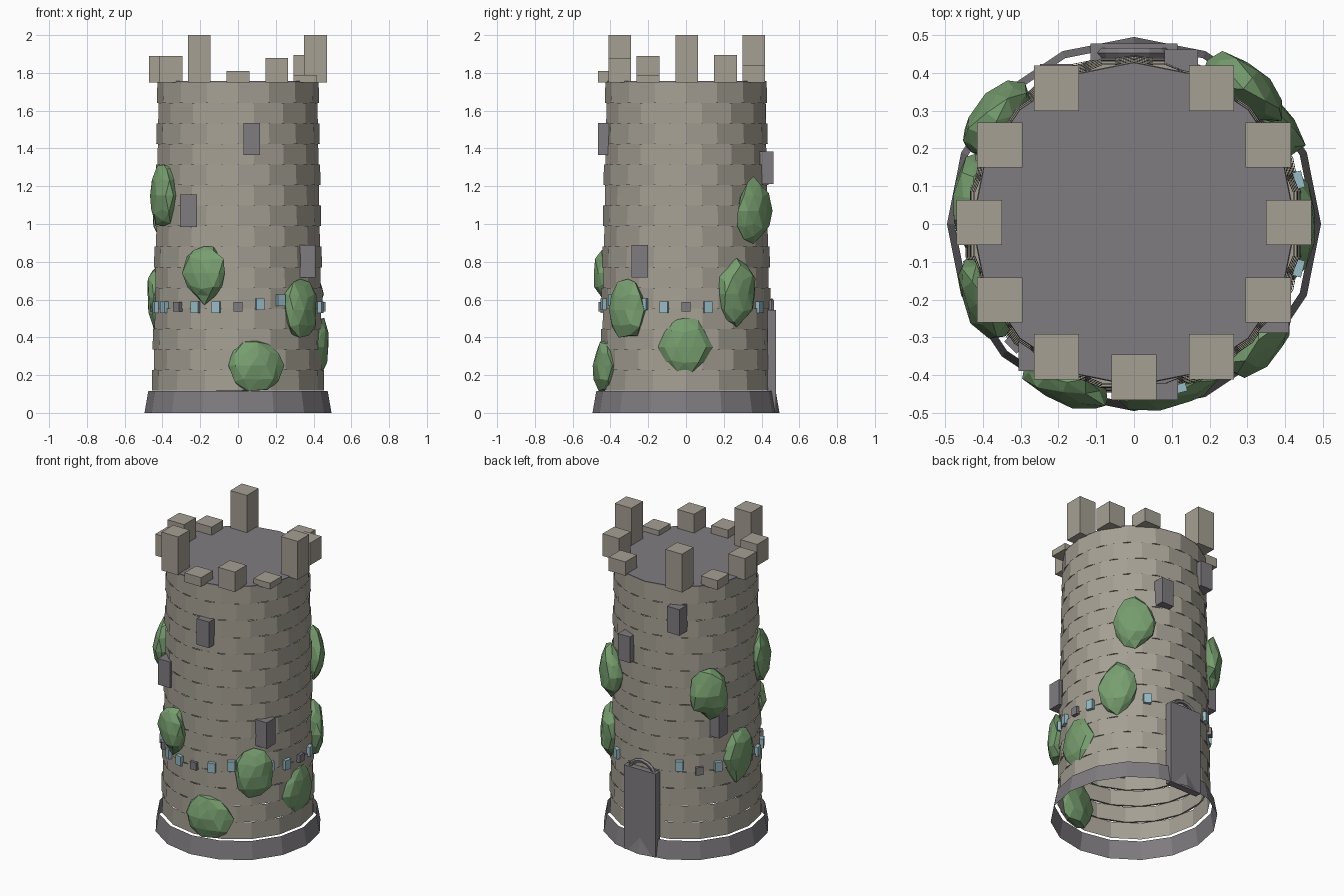
import bpy, bmesh, math, random
from mathutils import Matrix, Vector

if "Cube" in bpy.data.objects:
    bpy.data.objects.remove(bpy.data.objects["Cube"])

random.seed(4)


def mat(name, rgb):
    m = bpy.data.materials.new(name)
    m.diffuse_color = (*rgb, 1)
    m.use_nodes = True
    m.node_tree.nodes["Principled BSDF"].inputs["Base Color"].default_value = m.diffuse_color
    return m


STONE = mat("stone", (0.376, 0.350, 0.294))
SLATE = mat("dark_slate", (0.215, 0.202, 0.218))
LEAF = mat("leaf_green", (0.185, 0.342, 0.160))
BLUE = mat("pale_blue", (0.315, 0.500, 0.560))


def finish(name, bm, material):
    me = bpy.data.meshes.new(name)
    bm.to_mesh(me)
    bm.free()
    me.materials.append(material)
    ob = bpy.data.objects.new(name, me)
    bpy.context.collection.objects.link(ob)
    return ob


def frustum(bm, r0, r1, z0, z1, sides=16, turn=0.0, caps=False):
    m = Matrix.Translation((0, 0, (z0 + z1) / 2)) @ Matrix.Rotation(turn, 4, 'Z')
    bmesh.ops.create_cone(bm, cap_ends=caps, segments=sides, radius1=r0,
                          radius2=r1, depth=z1 - z0, matrix=m)


def box(bm, loc, size, turn=0.0):
    m = (Matrix.Translation(loc) @ Matrix.Rotation(turn, 4, 'Z')
         @ Matrix.Diagonal((*size, 1)))
    bmesh.ops.create_cube(bm, size=1, matrix=m)


# Stone courses: open rings, every other one turned by half a block,
# joined by thin ledges so the overlapping corners are closed
bm = bmesh.new()
N, Z0, Z1 = 15, 0.118, 1.75
H = (Z1 - Z0) / N
for i in range(N):
    r = 0.456 - 0.027 * i / (N - 1)
    turn = math.pi / 16 * (i % 2)
    frustum(bm, r, r - 0.002, Z0 + i * H, Z0 + (i + 1) * H, turn=turn)
    if i:
        for z in (Z0 + i * H,):
            ring = [[bm.verts.new((q * math.cos(turn + k * math.pi / 8),
                                   q * math.sin(turn + k * math.pi / 8), z))
                     for k in range(16)] for q in (r, r * 0.97)]
            for k in range(16):
                j = (k + 1) % 16
                bm.faces.new((ring[0][k], ring[1][k], ring[1][j], ring[0][j]))
finish("tower_wall", bm, STONE)

# Flared skirt round the foot, open above and below
bm = bmesh.new()
frustum(bm, 0.495, 0.475, 0, 0.115)
finish("base_ring", bm, SLATE)

# Roof floor
bm = bmesh.new()
frustum(bm, 0.427, 0.427, 1.745, 1.757, caps=True)
finish("roof_floor", bm, SLATE)

# Battlements: eleven of twelve places, counter-clockwise from +x
bm = bmesh.new()
tops = [2.0, 1.895, 1.84, None, 2.0, 1.81, 1.89, 1.89, 2.0, 1.81, 1.88, 1.79]
for k, top in enumerate(tops):
    if top:
        a = k * math.pi / 6
        box(bm, (0.41 * math.cos(a), 0.41 * math.sin(a) + 0.004, (1.75 + top) / 2),
            (0.12, 0.12, top - 1.75))
finish("battlements", bm, STONE)

# Window blocks
bm = bmesh.new()
for loc in [(0.072, -0.422, 1.45), (-0.262, -0.345, 1.07), (0.366, -0.245, 0.803),
            (0.125, 0.418, 1.298), (-0.205, 0.38, 1.55), (-0.375, 0.212, 0.86)]:
    box(bm, loc, (0.088, 0.088, 0.17))
finish("windows", bm, SLATE)

# Band of small bricks, every third one dark, left out behind the door
blue, dark = bmesh.new(), bmesh.new()
for k in range(24):
    if k in (5, 6, 7):
        continue
    a = k * math.pi / 12
    is_dark = k % 3 == 0
    z = 0.563 if is_dark else random.choice((0.56, 0.575, 0.597))
    box(dark if is_dark else blue, (0.443 * math.cos(a), 0.443 * math.sin(a), z),
        (0.04, 0.045, 0.05 if is_dark else 0.062), a)
finish("blue_bricks", blue, BLUE)
finish("dark_bricks", dark, SLATE)

# Door with an arch hoop behind its top
bm = bmesh.new()
box(bm, (0, 0.455, 0.273), (0.23, 0.045, 0.546))
finish("door", bm, SLATE)
bpy.ops.mesh.primitive_torus_add(location=(0, 0.453, 0.497), rotation=(math.pi / 2, 0, 0),
                                 major_radius=0.097, minor_radius=0.013,
                                 major_segments=16, minor_segments=5)
arch = bpy.context.object
arch.name = "door_arch"
arch.data.materials.append(SLATE)

# Ivy clumps: angle, distance, height, radial / sideways / vertical radius
clumps = [(207, 0.44, 1.15, 0.065, 0.115, 0.18), (171, 0.43, 0.61, 0.06, 0.125, 0.19),
          (247, 0.455, 0.74, 0.06, 0.13, 0.16), (283, 0.435, 0.25, 0.065, 0.145, 0.15),
          (317, 0.45, 0.545, 0.07, 0.12, 0.165), (359, 0.425, 0.35, 0.058, 0.14, 0.17),
          (37, 0.445, 0.63, 0.07, 0.125, 0.18), (51, 0.46, 1.07, 0.07, 0.125, 0.17),
          (143, 0.455, 1.07, 0.07, 0.125, 0.17)]
for i, (deg, dist, z, rr, rt, rz) in enumerate(clumps):
    bm = bmesh.new()
    bmesh.ops.create_icosphere(bm, subdivisions=2, radius=1)
    for v in bm.verts:
        v.co *= random.uniform(0.84, 1.07)
    a = math.radians(deg)
    bm.transform(Matrix.Translation((dist * math.cos(a), dist * math.sin(a), z))
                 @ Matrix.Rotation(a, 4, 'Z') @ Matrix.Diagonal((rr, rt, rz, 1)))
    finish(f"ivy_clump_{i + 1}", bm, LEAF)
